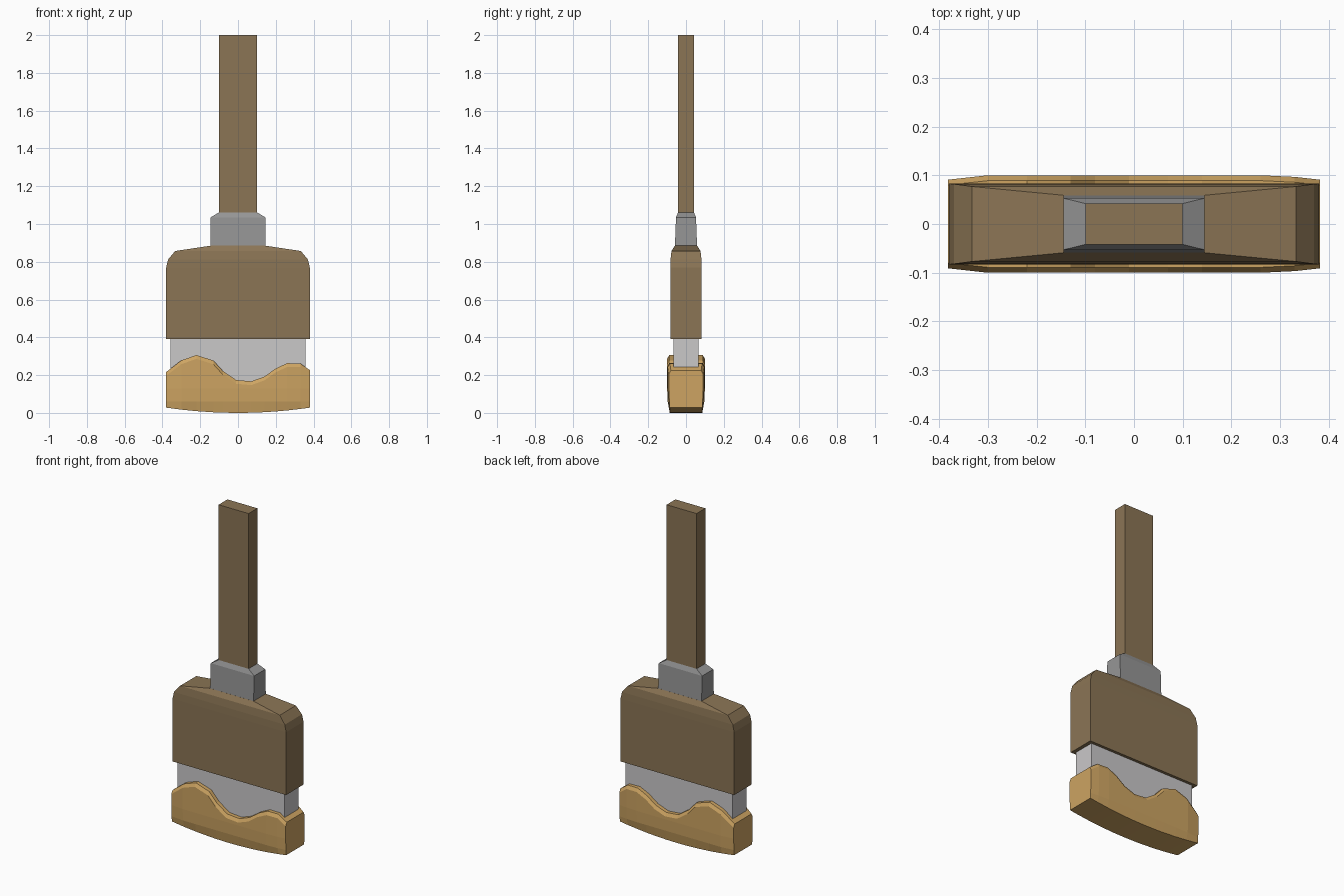
import bpy, bmesh

if "Cube" in bpy.data.objects:
    bpy.data.objects.remove(bpy.data.objects["Cube"])


def material(name, srgb):
    m = bpy.data.materials.new(name)
    lin = [((c / 255 + 0.055) / 1.055) ** 2.4 for c in srgb]
    m.diffuse_color = (*lin, 1)
    m.use_nodes = True
    m.node_tree.nodes["Principled BSDF"].inputs["Base Color"].default_value = m.diffuse_color
    return m


brown = material("wood brown", (139, 117, 85))
grey = material("collar grey", (150, 150, 150))
white = material("bristle white", (202, 200, 201))
tan = material("paint tan", (205, 164, 98))


def loft(name, rings, mat):
    """Skin a list of closed vertex rings and cap both ends."""
    bm = bmesh.new()
    loops = [[bm.verts.new(p) for p in ring] for ring in rings]
    n = len(loops[0])
    for a, b in zip(loops, loops[1:]):
        for i in range(n):
            j = (i + 1) % n
            bm.faces.new((a[i], a[j], b[j], b[i]))
    bm.faces.new(loops[0])
    bm.faces.new(loops[-1])
    bmesh.ops.recalc_face_normals(bm, faces=bm.faces)
    me = bpy.data.meshes.new(name)
    bm.to_mesh(me)
    bm.free()
    me.materials.append(mat)
    ob = bpy.data.objects.new(name, me)
    bpy.context.collection.objects.link(ob)
    return ob


def stack(name, levels, mat):
    """Loft rectangles given as (half width, half depth, height)."""
    loft(name, [[(-w, -d, z), (w, -d, z), (w, d, z), (-w, d, z)]
                for w, d, z in levels], mat)


# Handle, metal collar, broad head and bristle block
stack("handle", [(.10, .042, 1.05), (.10, .042, 2.0)], brown)
stack("collar", [(.145, .059, .87), (.145, .053, 1.035), (.10, .042, 1.062)], grey)
stack("head", [(.38, .083, .39), (.38, .083, .77), (.37, .082, .812),
               (.333, .077, .857), (.145, .059, .885)], brown)
stack("bristles", [(.358, .066, .10), (.358, .066, .40)], white)

# Paint-dipped tip: sections along x with a wavy, chamfered upper rim
wave = [(-.382, .215), (-.30, .278), (-.22, .306), (-.13, .277), (-.08, .222),
        (-.01, .174), (.07, .167), (.14, .192), (.20, .235), (.26, .263),
        (.33, .262), (.382, .225)]
sections = []
for x, top in wave:
    end = max(0, (abs(x) - .30) / .082)
    zb = .028 * (abs(x) / .382) ** 2
    y = .10 - .009 * end
    half = [(.086, zb), (y - .003, .06), (y, .13), (y, top - .02), (y - .011, top)]
    sections.append([(x, -d, z) for d, z in half] +
                    [(x, d, z) for d, z in reversed(half)])
loft("paint_tip", sections, tan)
